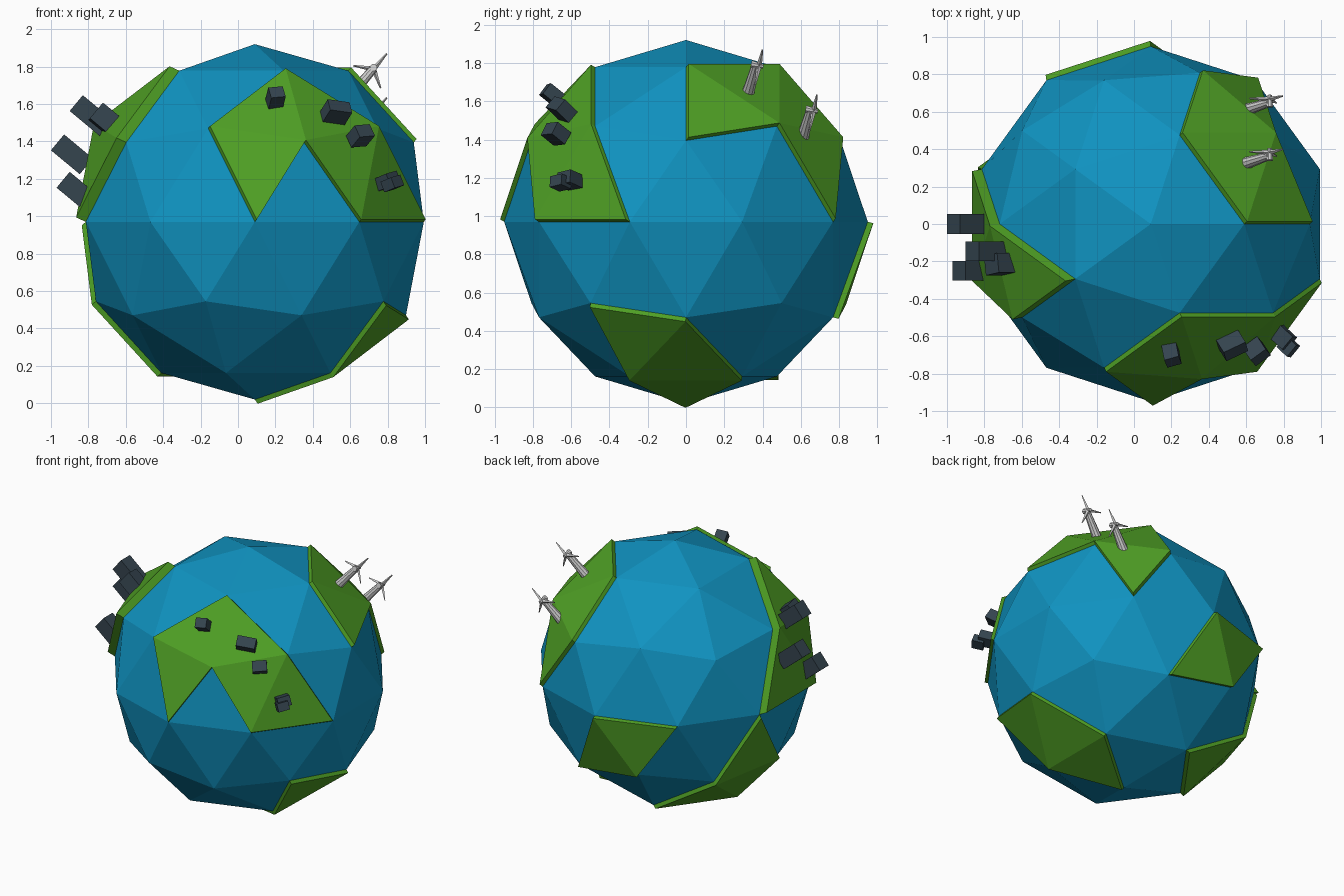
import bpy, bmesh, math
from mathutils import Vector, Matrix

if "Cube" in bpy.data.objects:
    bpy.data.objects.remove(bpy.data.objects["Cube"])

C, R = Vector((0.09, 0, 0.97)), 0.95


def mat(name, rgb):
    m = bpy.data.materials.new(name)
    m.diffuse_color = (*rgb, 1)
    m.use_nodes = True
    m.node_tree.nodes["Principled BSDF"].inputs["Base Color"].default_value = m.diffuse_color
    return m


BLUE = mat("ocean blue", (0.005, 0.29, 0.53))
GREEN = mat("land green", (0.078, 0.35, 0.018))
SLATE = mat("slate", (0.035, 0.058, 0.078))
GREY = mat("light grey", (0.62, 0.62, 0.62))


def make(name, bm, material):
    me = bpy.data.meshes.new(name)
    bm.to_mesh(me)
    bm.free()
    me.materials.append(material)
    ob = bpy.data.objects.new(name, me)
    bpy.context.collection.objects.link(ob)
    return ob


# Named corners of the icosphere: ring letter (top to bottom) + angle
RINGS = {"A": (0.526, 0.851), "V": (0.894, 0.447), "M": (0.851, 0.526), "E": (1, 0),
         "L": (0.894, -0.447), "N": (0.851, -0.526), "K": (0.526, -0.851), "B": (0, -1)}


def corner(code):
    r, z = RINGS[code[0]]
    a = math.radians(float(code[1:] or 0))
    return Vector((r * math.cos(a), r * math.sin(a), z))


def ico():
    bm = bmesh.new()
    bmesh.ops.create_icosphere(bm, subdivisions=2, radius=R)
    return bm


def faces_of(bm, tris):
    cents = [sum((corner(c) for c in t.split()), Vector()).normalized() for t in tris]
    return [f for f in bm.faces
            if any((f.calc_center_median().normalized() - c).length < 0.12 for c in cents)]


# Continents: groups of triangles and how far they are raised
LANDS = {
    "front_land": (0.027, ["A288 M252 V288", "M252 E270 V288", "A288 V288 M324",
                           "V288 E306 M324", "M324 E306 E342"]),
    "right_land": (0.027, ["A0 V0 M36", "A0 M36 A72", "A72 M36 V72", "M36 V72 E54"]),
    "left_land": (0.058, ["A216 M180 V216", "M180 V216 E198", "M180 E198 E162"]),
    "back_land": (0.03, ["E90 E126 L108", "E90 L108 N72"]),
    "lower_left_land": (0.03, ["E162 L180 N144", "N144 L180 K180", "N144 K180 K108"]),
    "lower_right_land": (0.027, ["L324 N0 K324", "N0 K324 K36", "K324 K36 B"]),
}

# Ocean globe, open under the continents
bm = ico()
allt = [t for _, ts in LANDS.values() for t in ts]
bmesh.ops.delete(bm, geom=faces_of(bm, allt), context='FACES')
make("ocean_globe", bm, BLUE).location = C

# Raised continents, each pushed out along its average normal
for name, (h, tris) in LANDS.items():
    bm = ico()
    keep = faces_of(bm, tris)
    bmesh.ops.delete(bm, geom=[f for f in bm.faces if f not in keep], context='FACES')
    n = sum((f.normal for f in bm.faces), Vector()).normalized()
    base = list(bm.faces)
    ret = bmesh.ops.extrude_face_region(bm, geom=base)["geom"]
    bmesh.ops.translate(bm, vec=n * h, verts=[v for v in ret if isinstance(v, bmesh.types.BMVert)])
    bmesh.ops.recalc_face_normals(bm, faces=bm.faces)
    old = [f for f in base if f.is_valid]
    bmesh.ops.delete(bm, geom=old, context='FACES_ONLY')
    make(name, bm, GREEN).location = C


def frame(pos, zdir, xhint):
    z = Vector(zdir).normalized()
    y = z.cross(Vector(xhint)).normalized()
    m = Matrix((y.cross(z), y, z)).transposed().to_4x4()
    m.translation = Vector(pos)
    return m


def box(name, pos, dims, zdir, xhint, material=SLATE):
    bm = bmesh.new()
    bmesh.ops.create_cube(bm, size=1, matrix=Matrix.Diagonal((*dims, 1)))
    bm.transform(frame(pos, zdir, xhint))
    return make(name, bm, material)


# Tower blocks on the left continent, given by the centre of the roof
out = Vector((-0.77, 0, 0.64))
for i, (p, length) in enumerate([((-0.965, 0, 1.395), 0.2), ((-0.865, -0.145, 1.605), 0.24),
                                 ((-0.935, -0.25, 1.195), 0.16), ((-0.762, -0.215, 1.56), 0.13)]):
    box(f"tower_{i}", Vector(p) - out * length / 2, (0.11, 0.105, length), out,
        (0.64, 0.15 if i == 3 else 0, 0.77))

# Houses on the front continent
for i, (p, d, zd, xh) in enumerate([
        ((0.20, -0.695, 1.63), (0.08, 0.07, 0.11), (0.15, -0.75, 0.6), (1, 0, 0.3)),
        ((0.525, -0.65, 1.557), (0.13, 0.075, 0.1), (0.4, -0.65, 0.64), (1, 0.3, 0)),
        ((0.655, -0.68, 1.43), (0.10, 0.075, 0.1), (0.45, -0.68, 0.55), (1, 0.5, 0.2)),
        ((0.79, -0.60, 1.185), (0.09, 0.07, 0.12), (0.7, -0.65, 0.3), (1, 1, 0.3)),
        ((0.825, -0.655, 1.175), (0.08, 0.06, 0.08), (0.7, -0.65, 0.3), (1, 1, 0.3))]):
    box(f"house_{i}", p, d, zd, xh)


def cone(name, a, b, r1, r2, seg):
    a, b = Vector(a), Vector(b)
    bm = bmesh.new()
    bmesh.ops.create_cone(bm, cap_ends=True, segments=seg, radius1=r1, radius2=r2,
                          depth=(b - a).length)
    bm.transform(frame((a + b) / 2, b - a, (0.1, 1, 0)))
    return make(name, bm, GREY)


# Wind turbines: mast, nacelle and three tapered blades
for i, off in enumerate([Vector(), Vector((0.0, 0.285, -0.235))]):
    hub = Vector((0.725, 0.365, 1.79)) + off
    cone(f"turbine_mast_{i}", Vector((0.6, 0.325, 1.645)) + off, hub, 0.033, 0.022, 10)
    axis = Vector((0, 0.98, -0.2))
    cone(f"turbine_hub_{i}", hub - axis * 0.025, hub + axis * 0.04, 0.02, 0.012, 8)
    up = Vector((0, 0.2, 0.98))
    for k, ang in enumerate((50, 170, 290)):
        a = math.radians(ang)
        d = Vector((1, 0, 0)) * math.cos(a) + up * math.sin(a)
        cone(f"turbine_blade_{i}_{k}", hub + axis * 0.018, hub + axis * 0.018 + d * 0.11,
             0.014, 0.004, 4)
